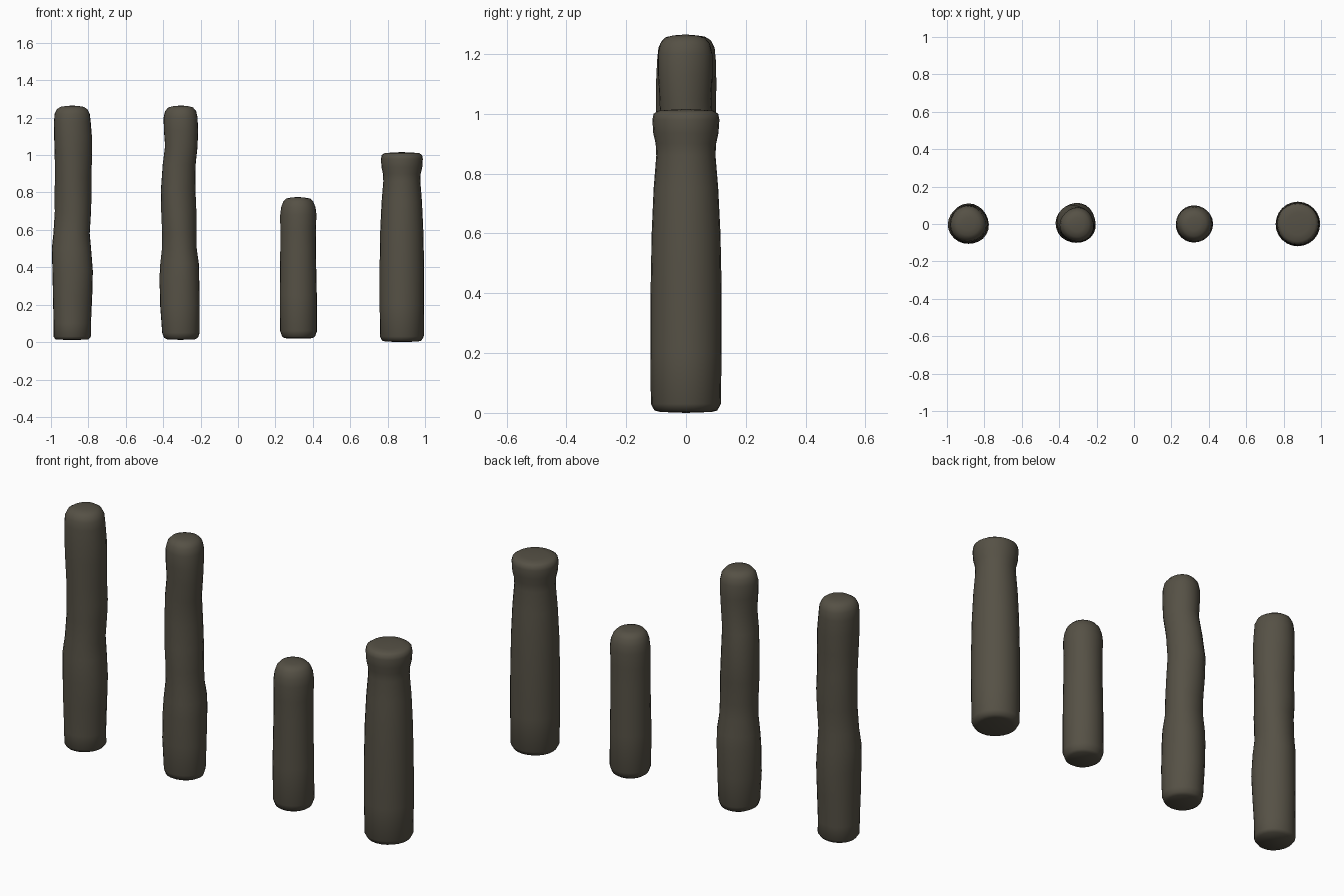
import bpy, bmesh, math

mat = bpy.data.materials.new("dark weathered wood")
mat.diffuse_color = (0.092, 0.082, 0.06, 1)
SEG = 24


def post(name, rings, lump=0.0, phase=0.0):
    """Loft rounded rings (z, centre x, centre y, radius) into a closed post."""
    bm = bmesh.new()
    loops = []
    for z, cx, cy, r in rings:
        loop = []
        for i in range(SEG):
            a = 2 * math.pi * i / SEG
            k = r * (1 + lump * math.sin(3 * a + 7 * z + phase))
            loop.append(bm.verts.new((cx + k * math.cos(a), cy + k * math.sin(a), z)))
        loops.append(loop)
    for lo, hi in zip(loops, loops[1:]):
        for i in range(SEG):
            j = (i + 1) % SEG
            bm.faces.new((lo[i], lo[j], hi[j], hi[i]))
    # closed, slightly domed ends
    for loop, ring, d, flip in ((loops[0], rings[0], -0.003, True),
                                (loops[-1], rings[-1], 0.003, False)):
        c = bm.verts.new((ring[1], ring[2], ring[0] + d))
        for i in range(SEG):
            j = (i + 1) % SEG
            bm.faces.new((loop[j], loop[i], c) if flip else (loop[i], loop[j], c))
    for f in bm.faces:
        f.smooth = True
    me = bpy.data.meshes.new(name)
    bm.to_mesh(me)
    bm.free()
    me.materials.append(mat)
    ob = bpy.data.objects.new(name, me)
    bpy.context.collection.objects.link(ob)
    return ob


# tall lumpy post, far left
post("tall_post_left", [
    (0.014, -0.888, 0, 0.088), (0.03, -0.888, 0, 0.100), (0.1, -0.888, 0, 0.100),
    (0.25, -0.886, 0, 0.105), (0.38, -0.884, 0, 0.108), (0.5, -0.889, 0, 0.105),
    (0.58, -0.888, 0.002, 0.097), (0.7, -0.881, 0.003, 0.097), (0.78, -0.882, 0.005, 0.099),
    (0.88, -0.882, 0.002, 0.097), (1.0, -0.882, 0, 0.100), (1.1, -0.884, 0, 0.101),
    (1.18, -0.887, 0, 0.098), (1.22, -0.887, 0, 0.094), (1.245, -0.887, 0, 0.082),
    (1.258, -0.887, 0, 0.062), (1.262, -0.887, 0, 0.035)], 0.02, 0.5)

# tall wavy post, middle left
post("tall_post_inner", [
    (0.015, -0.307, 0, 0.075), (0.024, -0.307, 0, 0.091), (0.05, -0.307, 0, 0.100),
    (0.2, -0.310, 0.003, 0.106), (0.35, -0.311, 0.006, 0.106), (0.42, -0.310, 0.006, 0.103),
    (0.5, -0.312, 0.004, 0.093), (0.58, -0.313, 0.002, 0.092), (0.7, -0.318, 0.005, 0.094),
    (0.82, -0.322, 0.010, 0.092), (0.95, -0.316, 0.002, 0.088), (1.05, -0.303, -0.004, 0.087),
    (1.13, -0.304, -0.004, 0.091), (1.2, -0.305, -0.004, 0.091), (1.235, -0.305, -0.004, 0.083),
    (1.255, -0.305, -0.004, 0.066), (1.262, -0.305, -0.004, 0.038)], 0.025, 2.0)

# short post
post("short_post", [
    (0.021, 0.323, 0, 0.075), (0.03, 0.323, 0, 0.088), (0.06, 0.323, 0, 0.099),
    (0.25, 0.322, 0, 0.099), (0.5, 0.322, 0, 0.095), (0.6, 0.322, 0, 0.095),
    (0.68, 0.323, 0, 0.097), (0.72, 0.323, 0, 0.092), (0.75, 0.322, 0, 0.081),
    (0.768, 0.321, 0, 0.064), (0.773, 0.320, 0, 0.035)], 0.01, 1.0)

# thick post with a flared collar
post("collared_post", [
    (0.003, 0.876, 0, 0.085), (0.008, 0.876, 0, 0.105), (0.03, 0.876, 0, 0.117),
    (0.2, 0.876, 0, 0.119), (0.4, 0.876, 0, 0.119), (0.6, 0.876, 0, 0.115),
    (0.75, 0.876, 0, 0.108), (0.86, 0.876, 0, 0.099), (0.9, 0.876, 0, 0.101),
    (0.935, 0.876, 0, 0.109), (0.98, 0.876, 0, 0.112), (1.0, 0.876, 0, 0.108),
    (1.01, 0.876, 0, 0.093), (1.013, 0.876, 0, 0.06)], 0.004)
